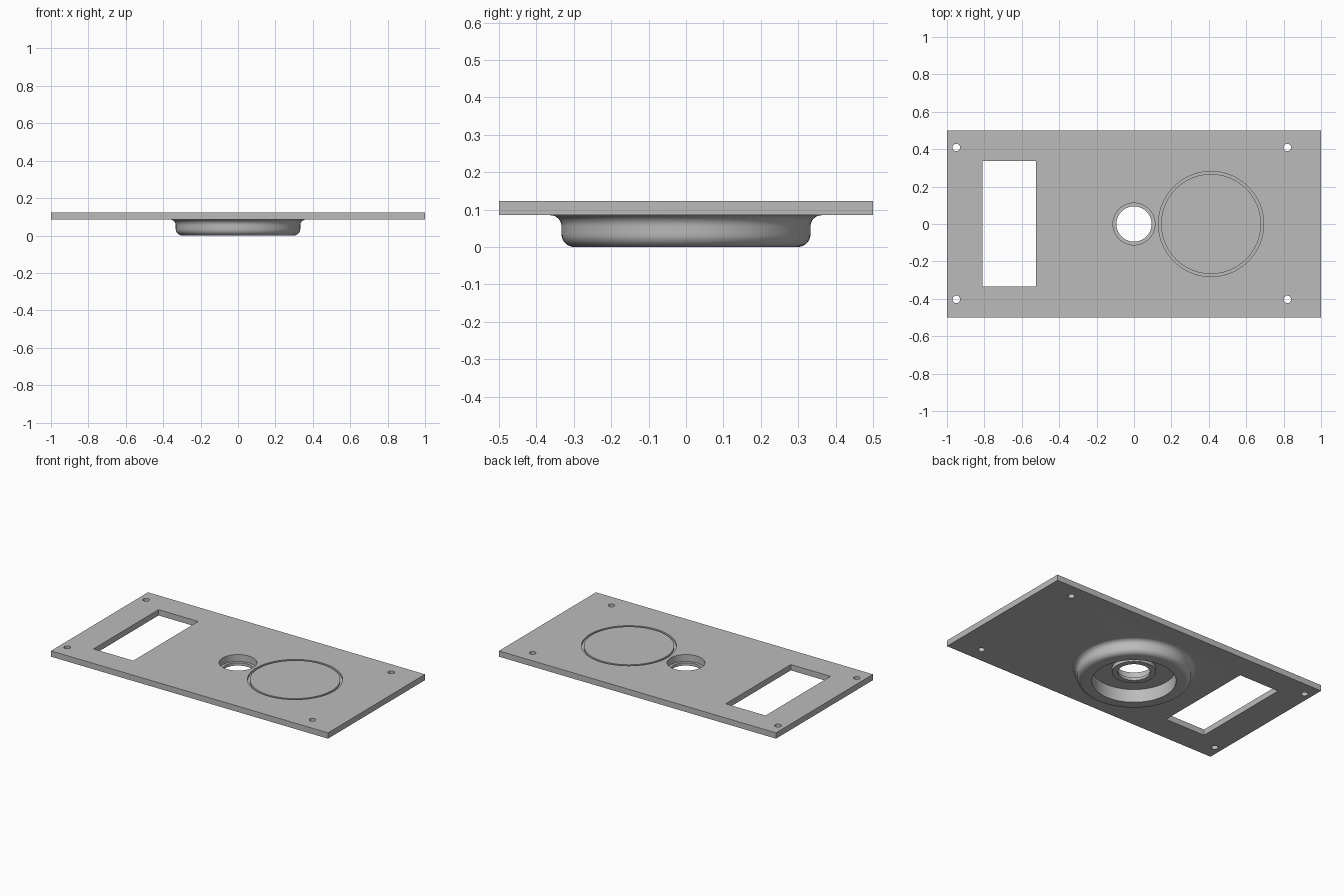
import bpy, bmesh, math

default = bpy.data.objects.get("Cube")
if default:
    bpy.data.objects.remove(default, do_unlink=True)

TOP, UNDER = 0.123, 0.085
SEGMENTS = 96

grey = bpy.data.materials.new("plain grey")
grey.use_nodes = True
colour = (0.5, 0.5, 0.5, 1)
grey.diffuse_color = colour
grey.node_tree.nodes["Principled BSDF"].inputs["Base Color"].default_value = colour


def finish(name, bm):
    bmesh.ops.recalc_face_normals(bm, faces=bm.faces)
    mesh = bpy.data.meshes.new(name)
    bm.to_mesh(mesh)
    bm.free()
    mesh.materials.append(grey)
    obj = bpy.data.objects.new(name, mesh)
    bpy.context.collection.objects.link(obj)
    return obj


def box(name, x0, x1, y0, y1, z0, z1):
    bm = bmesh.new()
    bmesh.ops.create_cube(bm, size=1)
    bmesh.ops.scale(bm, verts=bm.verts, vec=(x1 - x0, y1 - y0, z1 - z0))
    bmesh.ops.translate(bm, verts=bm.verts,
                        vec=((x0 + x1) / 2, (y0 + y1) / 2, (z0 + z1) / 2))
    return finish(name, bm)


def ring(name, profile, x=0, y=0):
    """Revolve a closed (radius, z) profile about a vertical axis."""
    bm = bmesh.new()
    loops = []
    for i in range(SEGMENTS):
        a = 2 * math.pi * i / SEGMENTS
        loops.append([bm.verts.new((x + r * math.cos(a), y + r * math.sin(a), z))
                      for r, z in profile])
    n = len(profile)
    for i, here in enumerate(loops):
        there = loops[(i + 1) % SEGMENTS]
        for j in range(n):
            k = (j + 1) % n
            bm.faces.new((here[j], there[j], there[k], here[k]))
    return finish(name, bm)


def cylinder(name, radius, z0, z1, x=0, y=0, sides=SEGMENTS):
    bm = bmesh.new()
    bmesh.ops.create_cone(bm, cap_ends=True, segments=sides, radius1=radius,
                          radius2=radius, depth=z1 - z0)
    bmesh.ops.translate(bm, verts=bm.verts, vec=(x, y, (z0 + z1) / 2))
    return finish(name, bm)


def arc(cx, cz, radius, start, end, steps=8):
    return [(cx + radius * math.cos(math.radians(start + (end - start) * i / steps)),
             cz + radius * math.sin(math.radians(start + (end - start) * i / steps)))
            for i in range(steps + 1)]


def combine(target, tool, operation):
    mod = target.modifiers.new(tool.name, "BOOLEAN")
    mod.operation = operation
    mod.solver = "EXACT"
    mod.object = tool
    bpy.context.view_layer.objects.active = target
    bpy.ops.object.modifier_apply(modifier=mod.name)
    bpy.data.objects.remove(tool, do_unlink=True)


# Flat cover plate
plate = box("cover_plate", -1, 1, -0.5, 0.5, UNDER, TOP)

# Rounded collar under the plate, flaring into it, and the short centre boss
sunk = UNDER + 0.01
collar = ([(0.245, sunk), (0.245, 0)] + arc(0.298, 0.035, 0.035, -90, 0)
          + arc(0.363, 0.055, 0.03, 180, 90) + [(0.363, sunk)])
combine(plate, ring("collar", collar), "UNION")
combine(plate, cylinder("boss", 0.128, 0.06, sunk), "UNION")

# Stepped centre hole
combine(plate, cylinder("hole", 0.094, -0.1, 0.2), "DIFFERENCE")
combine(plate, cylinder("counterbore", 0.112, 0.078, 0.2), "DIFFERENCE")

# Circular groove in the top face
groove = [(0.267, TOP - 0.012), (0.281, TOP - 0.012), (0.281, 0.2), (0.267, 0.2)]
combine(plate, ring("groove", groove, x=0.412), "DIFFERENCE")

# Rectangular window and four corner screw holes
combine(plate, box("window", -0.81, -0.523, -0.333, 0.337, 0, 0.2), "DIFFERENCE")
for x in (-0.95, 0.82):
    for y in (-0.403, 0.409):
        combine(plate, cylinder("screw_hole", 0.02, 0, 0.2, x, y, 32), "DIFFERENCE")

# Smooth the curves and keep the edges sharp
bpy.ops.object.select_all(action="DESELECT")
plate.select_set(True)
bpy.context.view_layer.objects.active = plate
bpy.ops.object.shade_smooth_by_angle(angle=math.radians(30))
